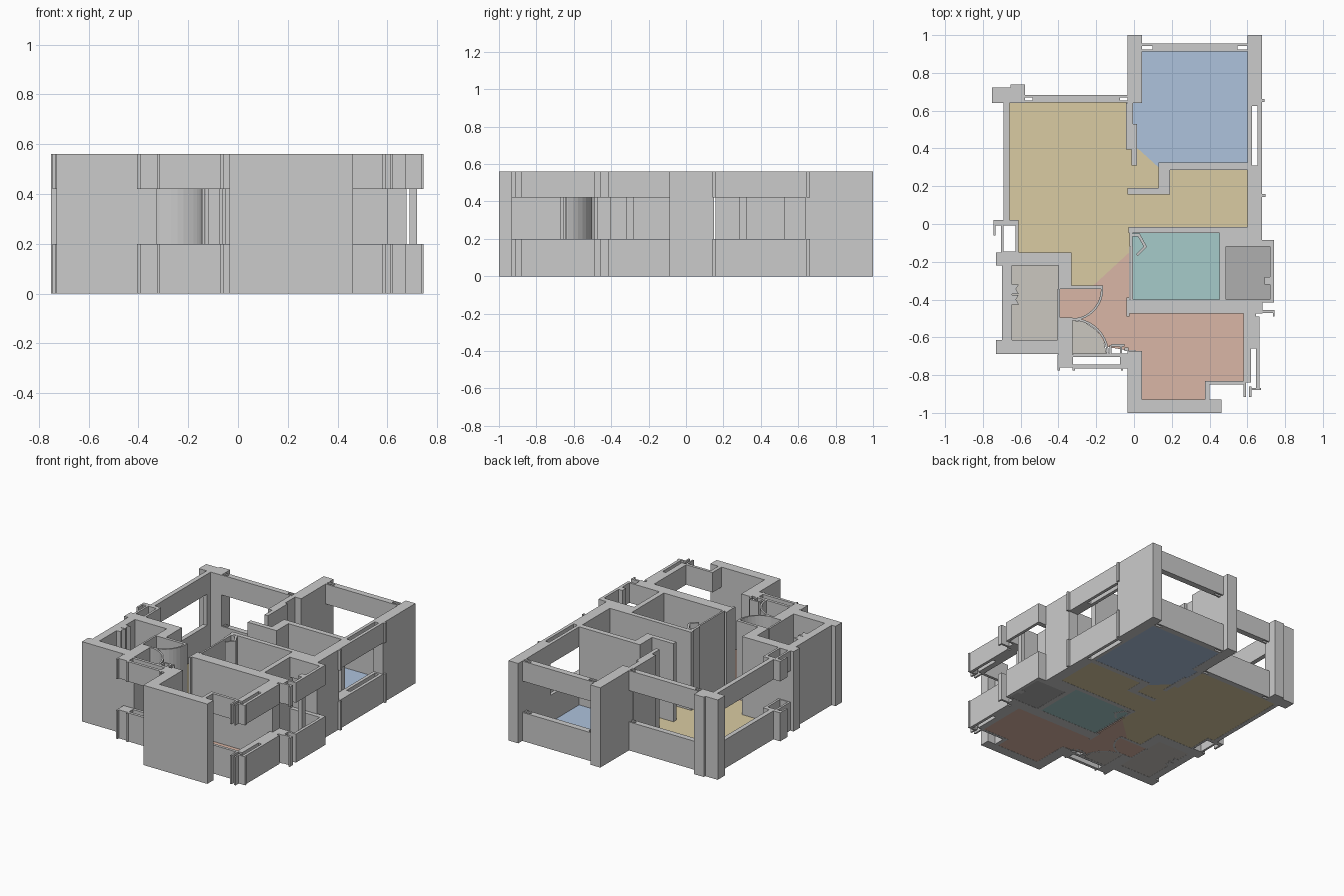
import bpy, bmesh, math

H, SILL, HEAD = 0.56, 0.20, 0.42
FULL = [(0, H)]
WINDOW = [(0, SILL), (HEAD, H)]


def prisms(name, polys, spans, color=None):
    """Extrude plan outlines through each height span, as one object."""
    bm = bmesh.new()
    for pts in polys:
        for z0, z1 in spans:
            f = bm.faces.new([bm.verts.new((x, y, z0)) for x, y in pts])
            ext = bmesh.ops.extrude_face_region(bm, geom=[f], use_keep_orig=True)
            top = [v for v in ext["geom"] if isinstance(v, bmesh.types.BMVert)]
            bmesh.ops.translate(bm, verts=top, vec=(0, 0, z1 - z0))
    bmesh.ops.recalc_face_normals(bm, faces=bm.faces)
    me = bpy.data.meshes.new(name)
    bm.to_mesh(me)
    bm.free()
    ob = bpy.data.objects.new(name, me)
    bpy.context.collection.objects.link(ob)
    if color:
        mat = bpy.data.materials.new(name)
        mat.diffuse_color = (*color, 1)
        me.materials.append(mat)
    return ob


def rect(x0, x1, y0, y1):
    return [(x0, y0), (x1, y0), (x1, y1), (x0, y1)]


def walls(name, *rects):
    prisms(name, [rect(*r) for r in rects], FULL)


def window(name, *rects):
    prisms(name, [rect(*r) for r in rects], WINDOW)


def arc_wall(name, cx, cy, r, a0, a1, t=0.012, n=10):
    """Curved door-swing strip."""
    quads = []
    for i in range(n):
        a, b = (math.radians(a0 + (a1 - a0) * k / n) for k in (i, i + 1))
        quads.append([(cx + q * math.cos(s), cy + q * math.sin(s))
                      for q, s in ((r, a), (r + t, a), (r + t, b), (r, b))])
    prisms(name, quads, FULL)


# outer walls
walls("north_pillars", (-.035, .042, .64, 1), (.602, .677, .64, 1))
walls("northwest_corner", (-.752, -.578, .64, .722), (-.655, -.578, .722, .738),
      (-.692, -.66, .60, .64))
walls("east_wall", (.602, .677, -.09, .15), (.46, .677, -.09, -.015))
walls("south_corner", (-.035, .042, -1, -.672), (.042, .462, -1, -.93))

# west service shaft
walls("shaft_walls", (-.73, -.33, -.22, -.15), (-.70, -.645, -.62, -.22),
      (-.73, -.40, -.687, -.615), (-.40, -.33, -.345, -.22),
      (-.405, -.392, -.62, -.345), (-.73, -.70, -.22, -.20),
      (-.40, -.325, -.69, -.495))
for y in (-.345, -.40):
    prisms("shaft_bracket", [[(-.645, y + .025), (-.61, y + .025), (-.625, y),
                              (-.61, y - .025), (-.645, y - .025)]], FULL)

# inner partitions
walls("bedroom_partition", (.17, .602, .287, .325), (.13, .165, .19, .325),
      (.165, .19, .157, .325), (-.035, .19, .157, .19))
walls("sliding_door", (-.042, -.005, .395, .64), (-.012, .015, .31, .53))
walls("bath_walls", (-.03, .46, -.047, -.015), (.452, .487, -.41, -.03),
      (-.025, -.008, -.12, -.03), (-.018, -.006, -.41, -.12),
      (-.04, -.025, -.49, -.39), (-.03, .602, -.475, -.40))
prisms("bath_duct", [[(-.008, -.05), (.03, -.05), (.068, -.12), (.055, -.125), (.02, -.065), (-.008, -.065)],
                     [(.068, -.12), (.02, -.17), (.01, -.16), (.055, -.115)]], FULL)
walls("hall_stub", (-.33, -.165, -.345, -.325))
arc_wall("inner_door_arc", -.33, -.345, .155, -90, 0)
arc_wall("entry_door_arc", -.325, -.69, .18, 0, 90)
walls("entry_jamb", (-.13, -.118, -.69, -.64), (-.118, -.05, -.648, -.635),
      (-.075, -.063, -.69, -.64), (-.05, -.03, -.672, -.655))

# windows: sill band and header band
def framed_window(name, x0, x1, y0, y1, slot):
    t = (y1 - y0) * .3
    window(name, (x0, x1, y0, y0 + t), (x0, x1, y1 - t, y1),
           (x0 + slot, x1 - slot, y0 + t, y1 - t))


framed_window("bedroom_north_window", .042, .602, .912, .955, .055)
framed_window("living_north_window", -.578, -.035, .643, .683, .04)
window("living_west_window", (-.692, -.66, .02, .64), (-.745, -.62, -.008, .02),
       (-.745, -.732, -.06, -.008), (-.705, -.69, -.15, -.008), (-.628, -.612, -.16, .02),
       (-.705, -.61, -.16, -.145))
window("bedroom_east_window", (.602, .625, .31, .64), (.655, .677, .31, .64),
       (.602, .677, .15, .31), (.625, .655, .625, .64), (.677, .69, .645, .662),
       (.677, .695, .143, .158))
window("entry_window", (-.405, -.322, -.76, -.69), (-.322, -.03, -.705, -.685),
       (-.322, -.03, -.765, -.745), (-.075, -.03, -.745, -.705),
       (-.405, -.392, -.775, -.75), (-.325, -.313, -.775, -.75), (-.07, -.058, -.775, -.75))
window("balcony_window", (.72, .74, -.415, -.09), (.46, .74, -.12, -.085),
       (.487, .74, -.415, -.40), (.602, .68, -.475, -.40), (.68, .745, -.47, -.455),
       (.735, .745, -.49, -.455))
window("study_east_window", (.58, .605, -.84, -.475), (.605, .645, -.66, -.475),
       (.605, .62, -.84, -.66), (.645, .665, -.88, -.49),
       (.58, .592, -.915, -.84), (.61, .622, -.915, -.86), (.622, .672, -.88, -.868))
window("study_south_window", (.375, .40, -.93, -.83), (.375, .59, -.85, -.83))
walls("balcony_pipe", (.69, .72, -.32, -.28))

# floors
floors = {
    "bedroom_floor": ((.42, .54, .72), [(.042, .912), (.602, .912), (.602, .32), (.165, .32), (.165, .19),
                      (.13, .19), (.13, .30), (.02, .40), (-.005, .40), (-.005, .64), (.042, .64)]),
    "living_floor": ((.70, .60, .36), [(-.66, .643), (-.04, .643), (-.04, .40), (.02, .40), (.13, .30), (.13, .17),
                     (.19, .17), (.19, .29), (.602, .29), (.602, -.015), (-.025, -.015), (-.025, -.15),
                     (-.22, -.33), (-.33, -.33), (-.33, -.155), (-.62, -.155), (-.62, .015), (-.66, .015)]),
    "study_floor": ((.70, .47, .38), [(-.025, -.15), (-.22, -.33), (-.33, -.34), (-.395, -.345), (-.395, -.495),
                    (-.30, -.50), (-.21, -.54), (-.145, -.65), (-.03, -.67), (.042, -.672), (.042, -.93),
                    (.38, -.93), (.38, -.84), (.582, -.84), (.582, -.47), (-.025, -.47)]),
    "bath_floor": ((.38, .60, .59), rect(-.008, .455, -.405, -.045)),
    "balcony_floor": ((.43, .43, .43), rect(.485, .722, -.405, -.115)),
    "shaft_floor": ((.60, .57, .53), rect(-.647, -.40, -.617, -.218)),
    "entry_floor": ((.60, .57, .53), [(-.325, -.69), (-.145, -.69), (-.16, -.62), (-.20, -.56),
                    (-.26, -.52), (-.325, -.51)]),
}
for name, (color, pts) in floors.items():
    prisms(name, [pts], [(0.001, 0.012)], color)
